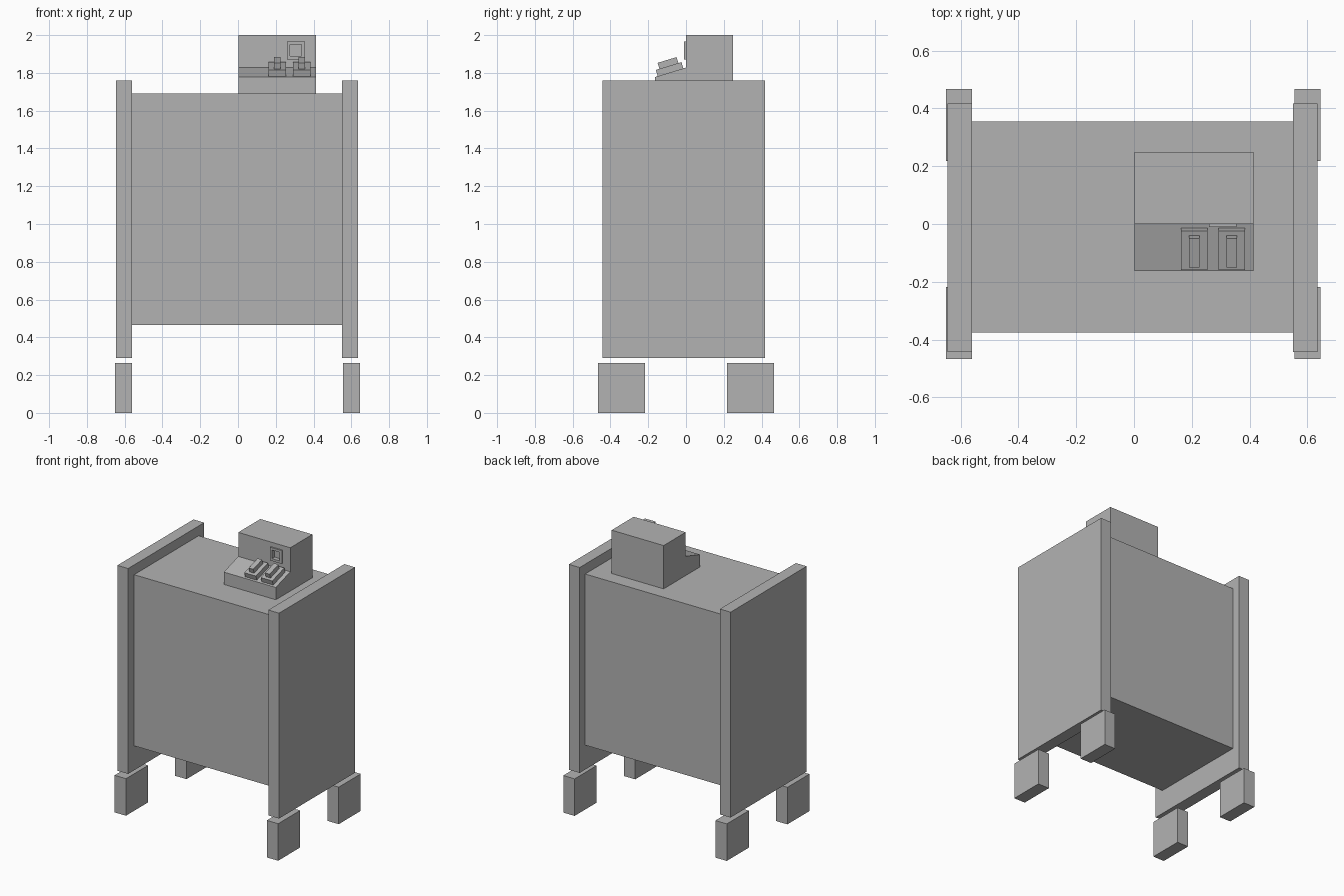
import bpy, bmesh, math
from mathutils import Matrix, Vector

default = bpy.data.objects.get("Cube")
if default:
    bpy.data.objects.remove(default, do_unlink=True)

GREY = (0.45, 0.45, 0.45, 1)
grey = bpy.data.materials.new("plain grey")
grey.use_nodes = True
grey.diffuse_color = GREY
grey.node_tree.nodes["Principled BSDF"].inputs["Base Color"].default_value = GREY


def finish(name, bm):
    bmesh.ops.recalc_face_normals(bm, faces=bm.faces)
    mesh = bpy.data.meshes.new(name)
    bm.to_mesh(mesh)
    bm.free()
    mesh.materials.append(grey)
    obj = bpy.data.objects.new(name, mesh)
    bpy.context.collection.objects.link(obj)
    return obj


def box(name, x, y, z, matrix=Matrix()):
    """Box spanning the given (low, high) ranges, then moved by matrix."""
    bm = bmesh.new()
    bmesh.ops.create_cube(bm, size=1)
    spans = (x, y, z)
    bmesh.ops.scale(bm, vec=[b - a for a, b in spans], verts=bm.verts)
    bmesh.ops.translate(bm, vec=[(a + b) / 2 for a, b in spans], verts=bm.verts)
    bm.transform(matrix)
    return finish(name, bm)


def extrude_x(name, profile, x0, x1):
    """Solid with a (y, z) profile, extruded along x."""
    bm = bmesh.new()
    face = bm.faces.new([bm.verts.new((x0, y, z)) for y, z in profile])
    ext = bmesh.ops.extrude_face_region(bm, geom=[face])
    moved = [g for g in ext["geom"] if isinstance(g, bmesh.types.BMVert)]
    bmesh.ops.translate(bm, vec=(x1 - x0, 0, 0), verts=moved)
    return finish(name, bm)


# Cabinet body between two taller side panels
box("cabinet_body", (-0.56, 0.55), (-0.375, 0.355), (0.465, 1.69))
for side, x in (("right", (-0.645, -0.56)), ("left", (0.55, 0.635))):
    box(side + "_side_panel", x, (-0.443, 0.417), (0.29, 1.76))

# Four block feet, floating just below the panels
for side, x in (("right", (-0.65, -0.56)), ("left", (0.555, 0.645))):
    for end, y in (("front", (-0.467, -0.218)), ("back", (0.218, 0.467))):
        box(f"{end}_{side}_foot", x, y, (0, 0.265))

# Control console: upright box with a sloping desk in front
console = extrude_x("console", [(-0.163, 1.69), (0.25, 1.69), (0.25, 2.0),
                                (0, 2.0), (0, 1.828), (-0.163, 1.778)], 0.002, 0.414)

# Framed square recess on the console front
frame = box("recess_frame", (0.259, 0.354), (-0.01, 0), (1.872, 1.967))
cutter = box("recess_cutter", (0.276, 0.337), (-0.05, 0.02), (1.889, 1.95))
cutter.hide_render = True
cutter.hide_set(True)
for target in (console, frame):
    cut = target.modifiers.new("recess", "BOOLEAN")
    cut.operation = "DIFFERENCE"
    cut.solver = "EXACT"
    cut.object = cutter

# Two stepped switches lying on the sloping desk
slope = Matrix.Rotation(math.radians(17), 4, "X")
for side, x in (("right", 0.208), ("left", 0.338)):
    place = Matrix.Translation(Vector((x, -0.15, 1.783))) @ slope
    box(side + "_switch_base", (-0.046, 0.046), (0, 0.142), (-0.004, 0.034), place)
    box(side + "_switch_key", (-0.018, 0.018), (0.02, 0.125), (0.034, 0.067), place)
